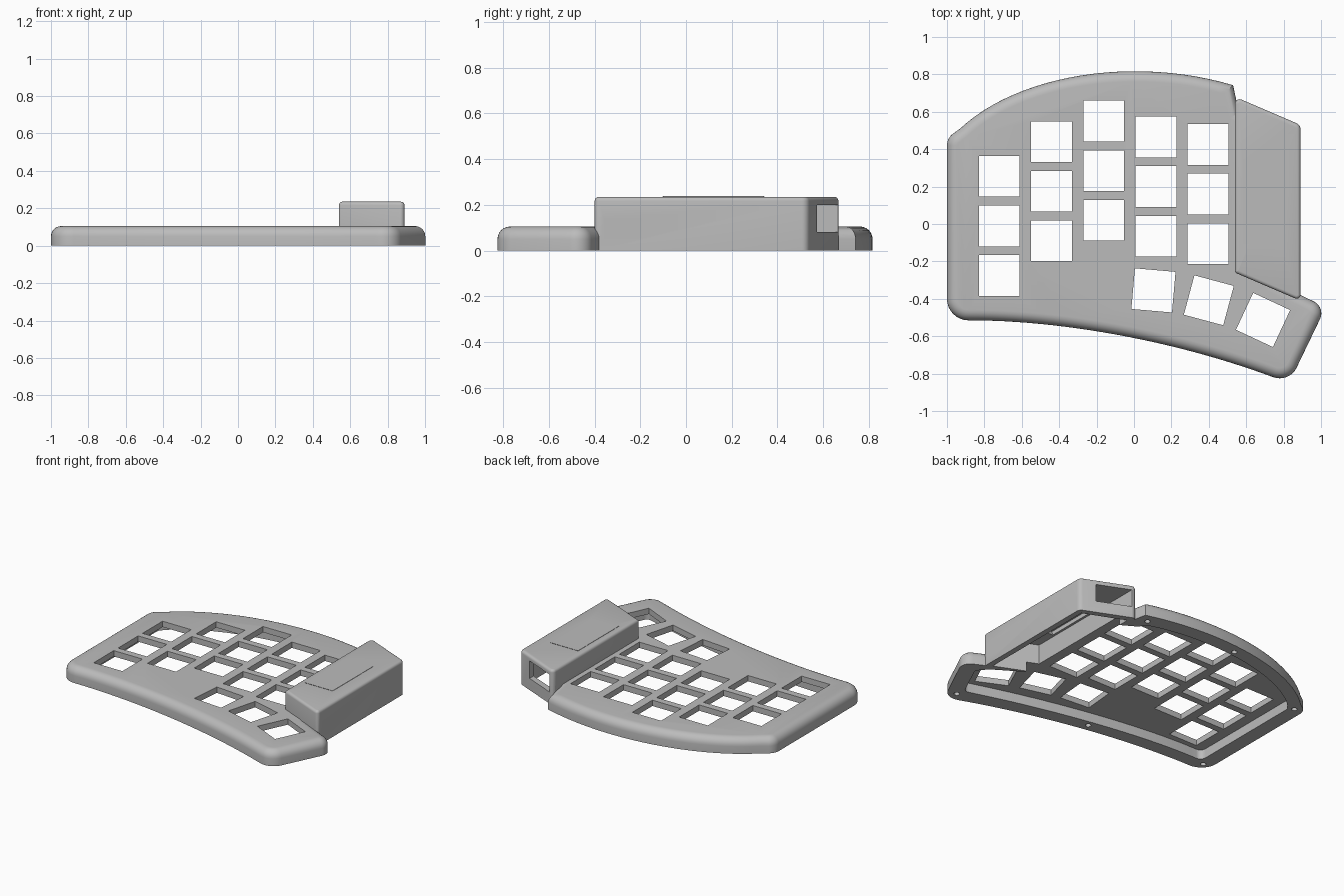
import bpy
import bmesh
import math
from mathutils import Vector, Matrix
from mathutils.geometry import interpolate_bezier

if "Cube" in bpy.data.objects:
    bpy.data.objects.remove(bpy.data.objects["Cube"], do_unlink=True)

TOP = 0.105          # top of the key plate
PLATE_UNDER = 0.065  # underside of the key plate
ROOF = 0.235         # top of the controller housing
KEY = 0.218

gray = bpy.data.materials.new("matte_gray")
gray.use_nodes = True
gray.diffuse_color = (0.5, 0.5, 0.5, 1)
gray.node_tree.nodes["Principled BSDF"].inputs["Base Color"].default_value = (0.5, 0.5, 0.5, 1)


def curve(*pts, steps=25):
    """Bezier run as sharp outline points."""
    a, b, c, d = (Vector((x, y, 0)) for x, y in pts)
    return [(p.x, p.y, 0) for p in interpolate_bezier(a, b, c, d, steps)]


def rounded(points, steps=8):
    """Closed outline; each point is x, y, corner radius."""
    out = []
    for i, (x, y, r) in enumerate(points):
        p = Vector((x, y))
        if r == 0:
            out.append(p)
            continue
        u = (Vector(points[i - 1][:2]) - p).normalized()
        v = (Vector(points[(i + 1) % len(points)][:2]) - p).normalized()
        half = u.angle(v) / 2
        centre = p + (u + v).normalized() * r / math.sin(half)
        start = p + u * r / math.tan(half) - centre
        end = p + v * r / math.tan(half) - centre
        sweep = start.angle_signed(end)
        for k in range(steps + 1):
            out.append(centre + Matrix.Rotation(-sweep * k / steps, 2) @ start)
    return out


def new_object(name, bm):
    bmesh.ops.recalc_face_normals(bm, faces=bm.faces)
    mesh = bpy.data.meshes.new(name)
    bm.to_mesh(mesh)
    bm.free()
    mesh.materials.append(gray)
    ob = bpy.data.objects.new(name, mesh)
    bpy.context.collection.objects.link(ob)
    return ob


def prism(name, outline, z0, z1, bevel=0, segments=6):
    """Extruded outline with an optional rounded top edge."""
    bm = bmesh.new()
    face = bm.faces.new([bm.verts.new((p[0], p[1], z0)) for p in outline])
    new = bmesh.ops.extrude_face_region(bm, geom=[face])["geom"]
    bmesh.ops.translate(bm, vec=(0, 0, z1 - z0),
                        verts=[g for g in new if isinstance(g, bmesh.types.BMVert)])
    bmesh.ops.recalc_face_normals(bm, faces=bm.faces)
    if bevel:
        rim = [e for e in bm.edges if all(v.co.z > z1 - 1e-5 for v in e.verts)]
        bmesh.ops.bevel(bm, geom=rim, offset=bevel, segments=segments,
                        profile=0.5, affect="EDGES", clamp_overlap=False)
    return new_object(name, bm)


def add_box(bm, centre, size, turn=0, taper=1):
    """Box in bm, optionally turned about z; taper shrinks its lower end."""
    verts = bmesh.ops.create_cube(bm, size=1)["verts"]
    for v in verts:
        if v.co.z < 0:
            v.co.x *= taper
            v.co.y *= taper
    m = Matrix.Translation(centre) @ Matrix.Rotation(turn, 4, "Z") @ Matrix.Diagonal((*size, 1))
    bmesh.ops.transform(bm, matrix=m, verts=verts)
    return verts


def combine(target, other, operation):
    mod = target.modifiers.new("join", "BOOLEAN")
    mod.operation = operation
    mod.solver = "EXACT"
    mod.object = other
    bpy.context.view_layer.objects.active = target
    bpy.ops.object.modifier_apply(modifier=mod.name)
    bpy.data.objects.remove(other, do_unlink=True)


# Key tray with rounded upper edge
tray = rounded(
    [(-1, 0.46, 0.08), (-1, -0.515, 0.115)]
    + curve((-0.88, -0.515), (-0.4, -0.515), (0.2, -0.62), (0.72, -0.81))
    + [(0.83, -0.85, 0.1), (1.025, -0.445, 0.07), (0.88, -0.375, 0), (0.75, -0.31, 0),
       (0.75, 0.5, 0), (0.56, 0.6, 0)]
    + curve((0.53, 0.742), (0, 0.9), (-0.62, 0.8), (-0.93, 0.51)))
case = prism("keyboard_case", tray, 0, TOP, bevel=0.055)

# Controller housing
housing = rounded([(0.54, 0.68, 0.025), (0.54, -0.26, 0.015),
                   (0.89, -0.41, 0.02), (0.89, 0.53, 0.035)], steps=5)
combine(case, prism("housing", housing, 0, ROOF, bevel=0.018, segments=4), "UNION")

# Hollow under the tray and inside the housing
hollow = rounded(
    [(-0.9, 0.42, 0.04), (-0.9, -0.42, 0.04)]
    + curve((-0.82, -0.42), (-0.4, -0.42), (0.2, -0.53), (0.7, -0.685))
    + [(0.785, -0.71, 0.03), (0.9, -0.47, 0.03), (0.84, -0.4, 0), (0.65, -0.28, 0),
       (0.65, 0.5, 0), (0.48, 0.6, 0)]
    + curve((0.43, 0.655), (0, 0.79), (-0.58, 0.7), (-0.85, 0.47)))
combine(case, prism("tray_hollow", hollow, -0.1, PLATE_UNDER), "DIFFERENCE")
room = [(0.575, 0.62), (0.575, -0.235), (0.852, -0.355), (0.852, 0.505)]
combine(case, prism("housing_hollow", room, -0.11, 0.2), "DIFFERENCE")

# Key openings: five columns of three, then three fanned thumb keys
bm = bmesh.new()
for column, middle in enumerate((-0.01, 0.175, 0.285, 0.2, 0.16)):
    for row in (-1, 0, 1):
        add_box(bm, (-0.72 + 0.279 * column, middle + 0.265 * row, 0.1), (KEY, KEY, 0.15))
for x, y, degrees in ((0.104, -0.355, -5), (0.4, -0.408, -15), (0.69, -0.513, -25)):
    add_box(bm, (x, y, 0.1), (KEY, KEY, 0.15), math.radians(degrees))
combine(case, new_object("key_openings", bm), "DIFFERENCE")

# Screw holes in the lower rim
bm = bmesh.new()
for x, y in ((0.8, -0.765), (-0.08, -0.54), (-0.94, -0.45),
             (-0.935, 0.44), (-0.19, 0.745), (0.47, 0.69)):
    bmesh.ops.create_cone(bm, cap_ends=True, segments=20, radius1=0.018, radius2=0.018,
                          depth=0.1, matrix=Matrix.Translation((x, y, 0)))
combine(case, new_object("screw_holes", bm), "DIFFERENCE")

# Roof window and cable socket, both with sloping sides
bm = bmesh.new()
add_box(bm, (0.687, 0.12, 0.215), (0.21, 0.445, 0.045), taper=0.9)
add_box(bm, (0.687, 0.12, 0.16), (0.17, 0.4, 0.12))
combine(case, new_object("roof_window", bm), "DIFFERENCE")
bm = bmesh.new()
socket = add_box(bm, (0, 0, 0), (0.09, 0.16, 0.042), taper=0.78)
socket += add_box(bm, (0, 0, -0.03), (0.06, 0.125, 0.08))
bmesh.ops.transform(bm, verts=socket, matrix=Matrix.Translation((0.871, -0.28, 0.097))
                    @ Matrix.Rotation(math.pi / 2, 4, "Y"))
combine(case, new_object("cable_socket", bm), "DIFFERENCE")

# Wide port in the slanted back wall
bm = bmesh.new()
add_box(bm, (0.682, 0.6, 0.14), (0.214, 0.4, 0.12))
combine(case, new_object("back_port", bm), "DIFFERENCE")

bpy.ops.object.select_all(action="DESELECT")
case.select_set(True)
bpy.context.view_layer.objects.active = case
bpy.ops.object.shade_smooth_by_angle(angle=math.radians(30))
